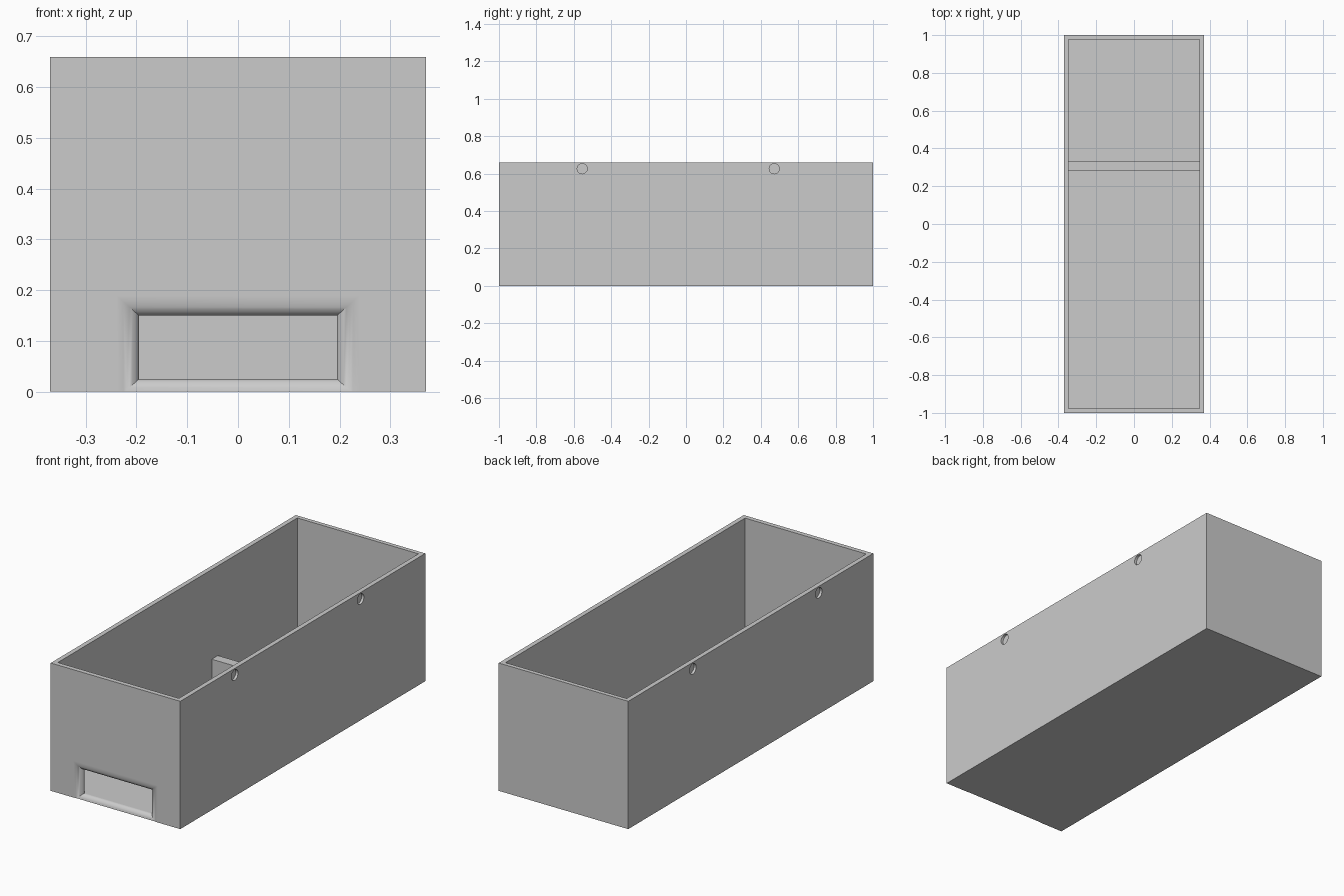
import bpy, bmesh, math
from mathutils import Matrix

cube = bpy.data.objects.get("Cube")
if cube:
    bpy.data.objects.remove(cube, do_unlink=True)

W, L, H = 0.37, 1.0, 0.66      # half width, half length, height
WALL, FLOOR = 0.024, 0.0245

grey = bpy.data.materials.new("plain_grey")
grey.use_nodes = True
colour = (0.6, 0.6, 0.6, 1)
grey.diffuse_color = colour
grey.node_tree.nodes["Principled BSDF"].inputs["Base Color"].default_value = colour


def make_object(name, bm):
    bmesh.ops.recalc_face_normals(bm, faces=bm.faces)
    mesh = bpy.data.meshes.new(name)
    bm.to_mesh(mesh)
    bm.free()
    mesh.materials.append(grey)
    obj = bpy.data.objects.new(name, mesh)
    bpy.context.collection.objects.link(obj)
    return obj


def box(name, x0, x1, y0, y1, z0, z1):
    bm = bmesh.new()
    centre = Matrix.Translation(((x0 + x1) / 2, (y0 + y1) / 2, (z0 + z1) / 2))
    size = Matrix.Diagonal((x1 - x0, y1 - y0, z1 - z0, 1))
    bmesh.ops.create_cube(bm, size=1, matrix=centre @ size)
    return make_object(name, bm)


def peg(name, x, y, z, radius, length):
    bm = bmesh.new()
    matrix = Matrix.Translation((x, y, z)) @ Matrix.Rotation(math.pi / 2, 4, "Y")
    bmesh.ops.create_cone(bm, cap_ends=True, segments=20, radius1=radius,
                          radius2=radius, depth=length, matrix=matrix)
    return make_object(name, bm)


def flared_opening(name, half, low, high, flare_x, flare_z, steps=10):
    """Rectangular plug that widens in a quarter curve towards the front."""
    rings = [(-L + WALL + 0.03, 0)]
    for i in range(steps + 1):
        a = math.pi / 2 * i / steps
        rings.append((-L + WALL * (1 - math.sin(a)), 1 - math.cos(a)))
    rings.append((-L - 0.02, 1))
    bm = bmesh.new()
    loops = []
    for y, grow in rings:
        x, z0, z1 = half + flare_x * grow, low - flare_z * grow, high + flare_z * grow
        loops.append([bm.verts.new(p) for p in
                      ((-x, y, z0), (x, y, z0), (x, y, z1), (-x, y, z1))])
    for a, b in zip(loops, loops[1:]):
        for i in range(4):
            j = (i + 1) % 4
            bm.faces.new((a[i], a[j], b[j], b[i]))
    bm.faces.new(loops[0])
    bm.faces.new(loops[-1])
    return make_object(name, bm)


def cut(target, cutter):
    cutter.hide_render = True
    bpy.context.view_layer.objects.active = target
    mod = target.modifiers.new("cut", "BOOLEAN")
    mod.operation = "DIFFERENCE"
    mod.solver = "EXACT"
    mod.object = cutter
    bpy.ops.object.modifier_apply(modifier=mod.name)
    bpy.data.objects.remove(cutter, do_unlink=True)


# Open-topped trough
trough = box("trough", -W, W, -L, L, 0, H)
cut(trough, box("cavity_cutter", -W + WALL, W - WALL, -L + WALL, L - WALL + 0.002,
                FLOOR, H + 0.1))

# Flared slot low in the front wall
cut(trough, flared_opening("slot_cutter", 0.195, 0.025, 0.15, 0.045, 0.04))

# Shallow round sockets near the rim, on both long sides
for side in (-1, 1):
    for y in (-0.555, 0.472):
        cut(trough, peg("socket_cutter", side * W, y, 0.626, 0.027, 0.026))

# Low cross wall inside
divider = box("divider", -W + WALL - 0.002, W - WALL + 0.002, 0.28, 0.33,
              FLOOR - 0.002, 0.197)

# Smooth the flare while keeping the flat walls flat
bpy.ops.object.select_all(action="DESELECT")
trough.select_set(True)
bpy.context.view_layer.objects.active = trough
bpy.ops.object.shade_smooth_by_angle(angle=math.radians(30))
weighted = trough.modifiers.new("flat_walls", "WEIGHTED_NORMAL")
weighted.keep_sharp = True
